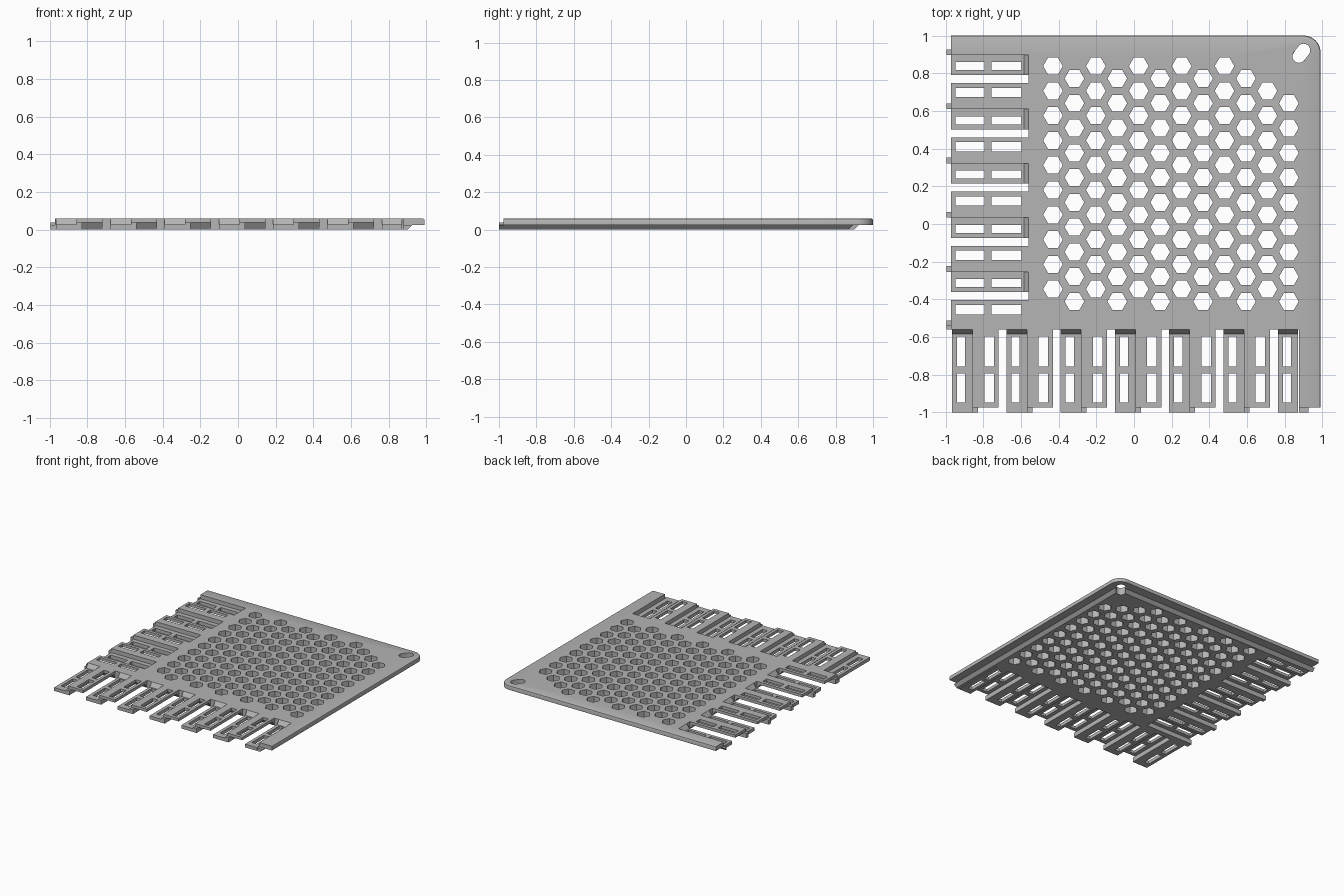
import bpy, bmesh, math

cube = bpy.data.objects.get("Cube")
if cube:
    bpy.data.objects.remove(cube, do_unlink=True)

grey = bpy.data.materials.new("plain grey")
grey.use_nodes = True
colour = (0.46, 0.46, 0.46, 1)
grey.diffuse_color = colour
grey.node_tree.nodes["Principled BSDF"].inputs["Base Color"].default_value = colour

PITCH, ROOT = 0.288, -0.56
LOW_TOP, HIGH_BASE, TOP, LIP = 0.027, 0.037, 0.06, 0.025
SLOT_R, SLOT_HALF, SLOT_LEAN = 0.035, 0.02, math.radians(52)
SLOT_X, SLOT_Y = 0.888, 0.906


def walls(bm, rings):
    """Side faces between rings of equal point count; returns the two end rings."""
    rows = [[bm.verts.new(p) for p in ring] for ring in rings]
    n = len(rows[0])
    for a, b in zip(rows, rows[1:]):
        for i in range(n):
            j = (i + 1) % n
            bm.faces.new((a[i], a[j], b[j], b[i]))
    return rows[0], rows[-1]


def solid(bm, levels, holes=()):
    """Closed solid from (height, outline) levels, pierced by straight holes."""
    ends = [walls(bm, [[(x, y, z) for x, y in pts] for z, pts in levels])]
    z0, z1 = levels[0][0], levels[-1][0]
    for hole in holes:
        ends.append(walls(bm, [[(x, y, z) for x, y in hole] for z in (z0, z1)]))
    for cap in zip(*ends):
        edges = [bm.edges.get((ring[i - 1], ring[i])) for ring in cap for i in range(len(ring))]
        bmesh.ops.triangle_fill(bm, use_beauty=True, edges=edges, normal=(0, 0, 1))


def finish(name, bm):
    bmesh.ops.recalc_face_normals(bm, faces=bm.faces)
    mesh = bpy.data.meshes.new(name)
    bm.to_mesh(mesh)
    bm.free()
    mesh.materials.append(grey)
    ob = bpy.data.objects.new(name, mesh)
    bpy.context.collection.objects.link(ob)
    bpy.ops.object.select_all(action='DESELECT')
    ob.select_set(True)
    bpy.context.view_layer.objects.active = ob
    bpy.ops.object.shade_smooth_by_angle(angle=math.radians(25))


def arc(cx, cy, radius, start, end, steps=10):
    angles = [start + (end - start) * i / steps for i in range(steps + 1)]
    return [(cx + radius * math.cos(a), cy + radius * math.sin(a)) for a in angles]


def plate_outline(tip_x, tip_y, right, corner, back):
    """Plate with a strip along the right and back edges and toothed-side recesses."""
    return ([(ROOT, -0.541), (tip_x, -0.541), (tip_x, ROOT), (0.875, ROOT),
             (0.875, tip_y), (right, tip_y)] + corner
            + [(tip_x, back), (tip_x, 0.898), (ROOT, 0.898)])


def upper_outline(inset):
    radius = 0.09 - inset
    corner = arc(0.9, 0.91, radius, 0, math.pi / 2)
    return plate_outline(-0.97, -0.975, 0.99 - inset, corner, 1 - inset)


def lower_outline(edge, slot_y, slot_x):
    """The corner is notched where the slot breaks through the sloped edge."""
    cx = SLOT_X - SLOT_HALF * math.cos(SLOT_LEAN)
    cy = SLOT_Y - SLOT_HALF * math.sin(SLOT_LEAN)
    notch = arc(cx, cy, SLOT_R, math.radians(310), math.radians(170))
    return plate_outline(-0.995, -1, edge, [(edge, slot_y)] + notch + [(slot_x, edge)], edge)


# Honeycomb of hexagonal holes, clipped near the corner
honeycomb = []
for col in range(12):
    x = -0.43 + col * 0.1138
    top = 0.838 - (col % 2) * 0.0657
    for row in range(1 if col > 9 else 0, 10):
        hexagon = arc(x, top - row * 0.1315, 0.052, 0, math.tau, 6)
        honeycomb.append(hexagon[:-1])

# Slanted slot in the rounded corner
slot = []
for side in (1, -1):
    start = SLOT_LEAN - side * math.pi / 2
    slot += arc(SLOT_X + side * SLOT_HALF * math.cos(SLOT_LEAN),
                SLOT_Y + side * SLOT_HALF * math.sin(SLOT_LEAN),
                SLOT_R, start, start + math.pi)

# Upper plate with softened outer edge
bm = bmesh.new()
solid(bm, [(z, upper_outline(inset)) for z, inset in
           ((LIP, 0), (0.05, 0), (0.057, 0.003), (TOP, 0.01))], honeycomb + [slot])
finish("upper_plate", bm)

# Lower plate with sloped outer edge
bm = bmesh.new()
solid(bm, [(0, lower_outline(0.9, 0.865, 0.842)),
           (LIP, lower_outline(0.925, 0.895, 0.858))], honeycomb)
finish("lower_plate", bm)


def rectangle(swap, a0, a1, d0, d1):
    """Rectangle given along the toothed edge (a) and across it (d)."""
    pts = [(a0, d0), (a1, d0), (a1, d1), (a0, d1)]
    return [(d, a) for a, d in pts] if swap else pts


def finger(bm, swap, a0, a1, tip, z0, z1, middle, width):
    """Flat finger with two windows."""
    windows = [rectangle(swap, middle - width / 2, middle + width / 2, d0, d1)
               for d0, d1 in ((-0.947, -0.793), (-0.755, -0.597))]
    outer = rectangle(swap, a0, a1, tip, ROOT)
    solid(bm, [(z0, outer), (z1, outer)], windows)


def ramp(bm, swap, a0, a1, flat, peak):
    """Wedge blending a finger into the plate edge."""
    profile = [(ROOT - 0.025, flat), (ROOT, flat), (ROOT, peak)]
    ends = walls(bm, [[(d, a, z) if swap else (a, d, z) for d, z in profile] for a in (a0, a1)])
    for end in ends:
        bm.faces.new(end)


# Interlocking fingers along the front edge and the right-hand (-x) edge
for name, swap, first, lows, highs, low_tip, rail_tip, high_tip in (
        ("front_fingers", False, -0.965, range(7), range(6), -1, -1, -0.975),
        ("side_fingers", True, -0.65, range(1, 6), range(5), -0.97, -0.995, -0.97)):
    bm = bmesh.new()
    for k in lows:
        s = first + k * PITCH
        finger(bm, swap, s, s + 0.108, low_tip, 0, LOW_TOP, s + 0.048, 0.043)
        ramp(bm, swap, s, s + 0.108, LOW_TOP, TOP)
    for k in highs:
        s = first + k * PITCH
        finger(bm, swap, s + 0.108, s + 0.246, high_tip, HIGH_BASE, TOP, s + 0.196, 0.05)
        ramp(bm, swap, s + 0.138, s + 0.246, HIGH_BASE, 0)
        rail = rectangle(swap, s + 0.108, s + 0.138, rail_tip, ROOT)
        solid(bm, [(0, rail), (HIGH_BASE, rail)])
    finish(name, bm)
